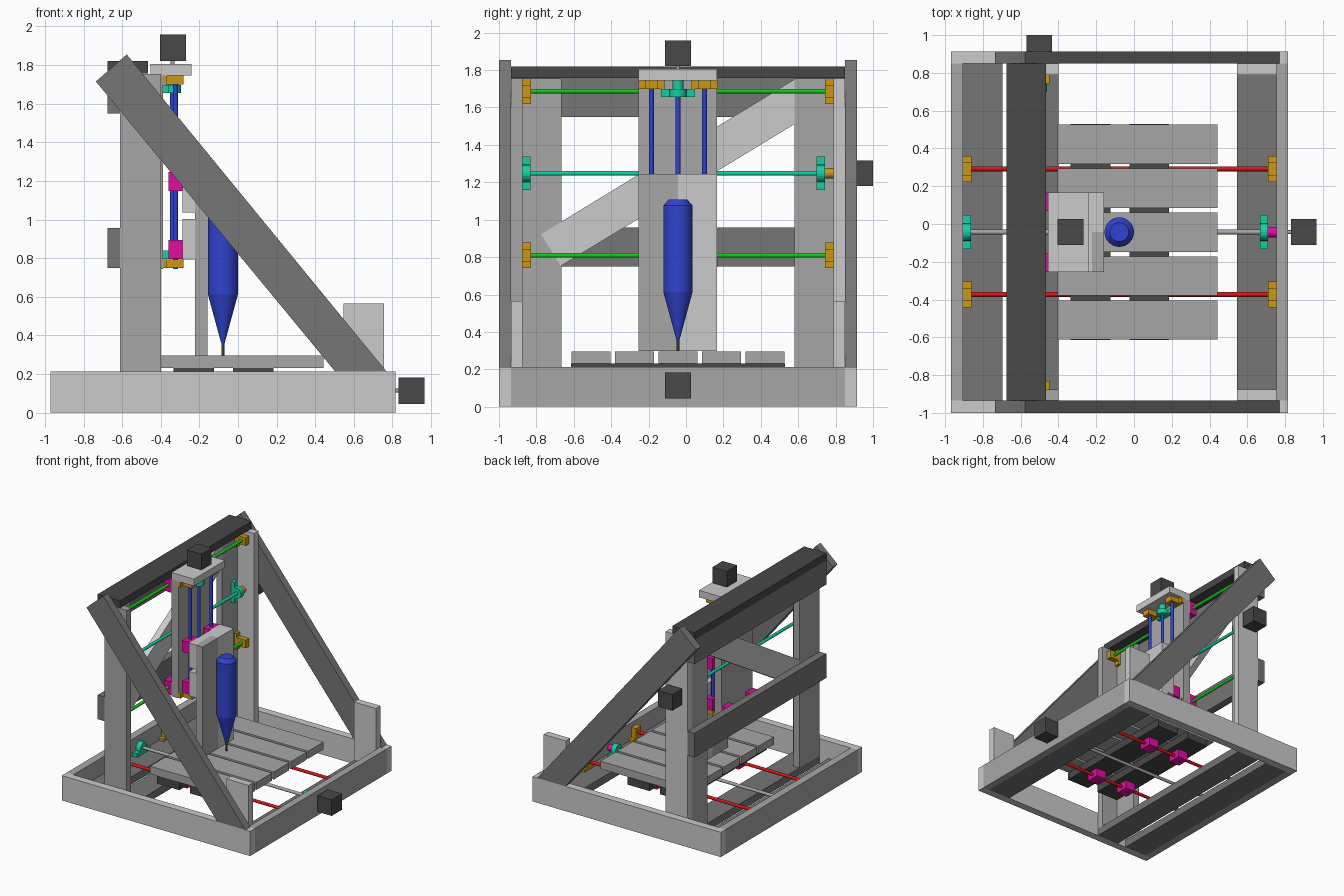
import bpy, bmesh, math
from mathutils import Vector

if "Cube" in bpy.data.objects:
    bpy.data.objects.remove(bpy.data.objects["Cube"])

COLORS = {
    "light_grey": (0.60, 0.60, 0.60), "mid_grey": (0.39, 0.39, 0.39),
    "dark_grey": (0.18, 0.18, 0.18), "charcoal": (0.065, 0.065, 0.065),
    "blue": (0.03, 0.055, 0.62), "green": (0.008, 0.60, 0.012),
    "red": (0.68, 0.008, 0.008), "teal": (0.008, 0.62, 0.36),
    "magenta": (0.75, 0.004, 0.36), "amber": (0.60, 0.31, 0.008),
}
MATS = {}
for n, c in COLORS.items():
    MATS[n] = bpy.data.materials.new(n)
    MATS[n].diffuse_color = (*c, 1)

X, Y, Z = Vector((1, 0, 0)), Vector((0, 1, 0)), Vector((0, 0, 1))
CY = -0.043          # centre line of the machine
T = 0.065            # board thickness


def finish(name, bm, mat, smooth=False):
    bmesh.ops.recalc_face_normals(bm, faces=bm.faces)
    me = bpy.data.meshes.new(name)
    bm.to_mesh(me)
    bm.free()
    me.materials.append(MATS[mat])
    ob = bpy.data.objects.new(name, me)
    bpy.context.collection.objects.link(ob)
    if smooth:
        bpy.ops.object.select_all(action='DESELECT')
        bpy.context.view_layer.objects.active = ob
        ob.select_set(True)
        bpy.ops.object.shade_smooth_by_angle(angle=math.radians(30))
    return ob


def prism(name, pts, origin, s, u, a, length, mat):
    """Extrude a 2D profile (side s, up u) along axis a."""
    bm = bmesh.new()
    o = Vector(origin)
    f = bm.faces.new([bm.verts.new(o + s * p + u * q) for p, q in pts])
    r = bmesh.ops.extrude_face_region(bm, geom=[f])
    vs = [g for g in r["geom"] if isinstance(g, bmesh.types.BMVert)]
    bmesh.ops.translate(bm, vec=a * length, verts=vs)
    return finish(name, bm, mat)


def box(name, x0, x1, y0, y1, z0, z1, mat):
    return prism(name, [(x0, y0), (x1, y0), (x1, y1), (x0, y1)], (0, 0, z0), X, Y, Z, z1 - z0, mat)


def lathe(name, rings, origin, axis, mat, sides=20):
    """Round part from (radius, distance) rings along an axis."""
    bm = bmesh.new()
    o, s = Vector(origin), (Y if axis == X else X)
    t = axis.cross(s)
    loops = [[bm.verts.new(o + axis * d + r * (s * math.cos(2 * math.pi * i / sides)
              + t * math.sin(2 * math.pi * i / sides))) for i in range(sides)] for r, d in rings]
    for A, B in zip(loops, loops[1:]):
        for i in range(sides):
            j = (i + 1) % sides
            bm.faces.new((A[i], A[j], B[j], B[i]))
    bm.faces.new(loops[0])
    bm.faces.new(loops[-1])
    return finish(name, bm, mat, True)


def rod(name, origin, axis, length, mat, r=0.013):
    return lathe(name, [(r, 0), (r, length)], origin, axis, mat)


# profile of a rod clamp and of a screw bearing block, both sitting on u = 0
CLAMP = [(-.069, 0), (.069, 0), (.069, .022), (.034, .022), (.034, .107), (-.034, .107), (-.034, .022), (-.069, .022)]
PILLOW = [(-.09, 0), (.09, 0), (.09, .032), (.046, .032)] + \
    [(.046 * math.cos(math.pi * i / 10), .049 + .046 * math.sin(math.pi * i / 10)) for i in range(11)] + [(-.046, .032), (-.09, .032)]
SLIDE = [(-.056, 0), (.056, 0), (.056, .072), (-.056, .072)]


def clamp(name, o, s, u, a):
    prism(name, CLAMP, o, s, u, a, .045, "amber")


def pillow(name, o, s, u, a):
    prism(name, PILLOW, o, s, u, a, .043, "teal")


def slide(name, o, s, u, a):
    prism(name, SLIDE, o, s, u, a, .098, "magenta")


# ---- base frame
Y0, Y1 = -1.0, 0.914
I0, I1 = Y0 + T, Y1 - T
box("base_side_front", -.97, .815, Y0, I0, 0, .212, "light_grey")
box("base_side_back", -.97, .815, I1, Y1, 0, .212, "light_grey")
box("base_end_left", -.97, -.905, I0, I1, 0, .212, "mid_grey")
box("base_end_right", .755, .815, I0, I1, 0, .212, "mid_grey")
for i, x in enumerate((-.905, -.61, .545)):
    box(f"base_plank_{i}", x, x + .21, I0, I1, 0, T, "dark_grey")

# ---- uprights, stubs and side braces
for tag, y, yb, g in (("front", I0, I0 + .06, "mid_grey"), ("back", I1 - .06, I1 - .27, "light_grey")):
    box(f"post_side_{tag}", -.61, -.40, y, y + .06, T, 1.755, g)
    box(f"post_face_{tag}", -.61, -.555, yb, yb + .21, T, 1.755, "mid_grey")
    box(f"stub_{tag}", .545, .755, y, y + .06, T, .565, "light_grey")
for tag, y in (("front", Y0), ("back", I1)):
    prism(f"side_brace_{tag}", [(-.736, 1.715), (-.576, 1.855), (.77, .212), (.504, .212)],
          (0, y, 0), X, Z, Y, T, "dark_grey")

# ---- rear boards and top beam
box("rear_board_low", -.675, -.61, I0, I1, .75, .957, "dark_grey")
box("rear_board_high", -.675, -.61, I0, I1, 1.55, 1.757, "dark_grey")
box("top_beam", -.675, -.465, I0, I1, 1.757, 1.82, "charcoal")
prism("rear_diagonal", [(-.775, .923), (-.67, .752), (.579, 1.51), (.579, 1.75)],
      (-.608, 0, 0), Y, Z, X, .058, "light_grey")

# ---- bed axis (x): rods, clamps, slides, screw, motor
for i, y in enumerate((.292, -.373)):
    rod(f"bed_rod_{i}", (-.905, y, .13), X, 1.66, "red")
    for j, x in enumerate((-.905, .71)):
        clamp(f"bed_clamp_{i}{j}", (x, y, T), Y, Z, X)
    for j, x in enumerate((-.23, .08)):
        slide(f"bed_slide_{i}{j}", (x - .049, y, .094), Y, Z, X)
rod("bed_screw", (-.9, CY, .114), X, 1.62, "mid_grey")
for j, x in enumerate((-.905, .667)):
    pillow(f"bed_screw_bearing_{j}", (x, CY, T), Y, Z, X)
rod("bed_coupler", (.71, CY, .114), X, .045, "magenta", .028)
rod("bed_motor_shaft", (.74, CY, .114), X, .11, "mid_grey", .01)
box("bed_motor", .832, .966, CY - .069, CY + .069, .045, .183, "charcoal")

# ---- bed table
for i, x in enumerate((-.23, .08)):
    box(f"bed_cross_board_{i}", x - .105, x + .105, -.615, .53, .166, .231, "charcoal")
for i in range(5):
    y = CY + (i - 2) * .2325
    box(f"bed_slat_{i}", -.405, .443, y - .104, y + .104, .231, .296, "mid_grey")

# ---- cross axis (y)
F = -.555            # front face of the uprights
for i, z in enumerate((.81, 1.687)):
    rod(f"cross_rod_{i}", (F + T, -.875, z), Y, 1.665, "green")
    for j, y in enumerate((-.875, .744)):
        clamp(f"cross_clamp_{i}{j}", (F, y, z), Z, X, Y)
    for j, y in enumerate((-.253, .069)):
        slide(f"cross_slide_{i}{j}", (-.526, y, z), Z, X, Y)
rod("cross_screw", (F + .05, -.87, 1.248), Y, 1.62, "teal")
for j, y in enumerate((-.875, .699)):
    pillow(f"cross_screw_bearing_{j}", (F, y, 1.248), Z, X, Y)
rod("cross_coupler", (F + .05, .742, 1.248), Y, .047, "amber", .028)
rod("cross_motor_shaft", (F + .05, .77, 1.248), Y, .11, "mid_grey", .01)
box("cross_motor", -.57, -.434, .866, 1.0, 1.179, 1.317, "charcoal")

# ---- vertical axis carriage (z)
for i, (y, g) in enumerate(((CY - .21, "mid_grey"), (CY, "light_grey"))):
    box(f"carriage_back_plank_{i}", -.454, -.389, y, y + .21, .745, 1.745, "mid_grey")
    box(f"tool_plank_{i}", -.2225, -.158, y, y + .21, .297, 1.245, g)
box("carriage_top_plate", -.454, -.24, CY - .21, CY + .21, 1.745, 1.805, "light_grey")
for i, z in enumerate((.793, 1.036)):
    box(f"tool_cross_board_{i}", -.288, -.2225, CY - .21, CY + .21, z, z + .209, "light_grey")
P = -.389
for i, y in enumerate((CY - .142, CY + .142)):
    rod(f"lift_rod_{i}", (P + T, y, .745), Z, 1.0, "blue")
    for j, z in enumerate((.748, 1.7)):
        clamp(f"lift_clamp_{i}{j}", (P, y, z), Y, X, Z)
    for j, z in enumerate((.797, 1.147)):
        slide(f"lift_slide_{i}{j}", (-.36, y, z), Y, X, Z)
rod("lift_screw", (P + .05, CY, .795), Z, .92, "blue")
for j, z in enumerate((.797, 1.655)):
    pillow(f"lift_screw_bearing_{j}", (P, CY, z), Y, X, Z)
rod("lift_coupler", (P + .05, CY, 1.698), Z, .047, "teal", .03)
rod("lift_motor_shaft", (P + .05, CY, 1.73), Z, .11, "mid_grey", .01)
box("lift_motor", -.405, -.268, CY - .069, CY + .069, 1.822, 1.957, "charcoal")

# ---- spindle and cutting bit
lathe("spindle_cone", [(.009, .36), (.078, .613)], (-.078, CY, 0), Z, "blue", 32)
lathe("spindle_body", [(.078, .613), (.078, 1.075), (.05, 1.108)], (-.078, CY, 0), Z, "blue", 32)
rod("cutting_bit", (-.078, CY, .297), Z, .08, "charcoal", .007)

for m in bpy.data.materials:
    if m.users and not m.is_grease_pencil:
        m.use_nodes = True
        m.node_tree.nodes["Principled BSDF"].inputs["Base Color"].default_value = m.diffuse_color
